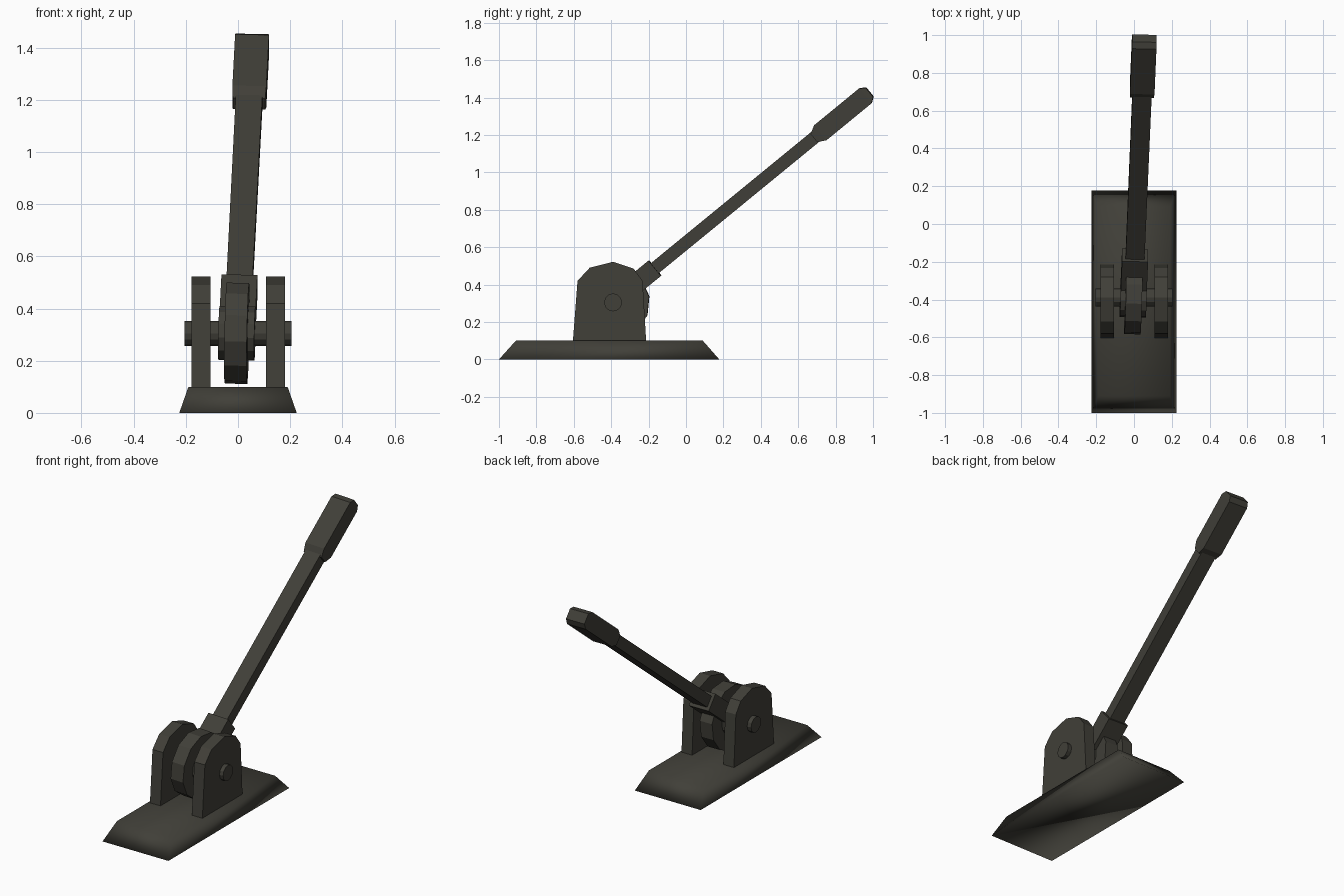
import bpy, bmesh, math
from mathutils import Matrix, Vector

if "Cube" in bpy.data.objects:
    bpy.data.objects.remove(bpy.data.objects["Cube"])

mat = bpy.data.materials.new("dark olive metal")
mat.diffuse_color = (0.052, 0.050, 0.040, 1)
mat.use_nodes = True
mat.node_tree.nodes["Principled BSDF"].inputs["Base Color"].default_value = mat.diffuse_color


def finish(name, bm, smooth=False, matrix=None):
    bmesh.ops.recalc_face_normals(bm, faces=bm.faces)
    me = bpy.data.meshes.new(name)
    bm.to_mesh(me)
    bm.free()
    if matrix is not None:
        me.transform(matrix)
    me.materials.append(mat)
    for p in me.polygons:
        p.use_smooth = smooth
    ob = bpy.data.objects.new(name, me)
    bpy.context.collection.objects.link(ob)
    return ob


def loft(name, rings, smooth=False, matrix=None):
    """Skin a list of closed point rings and cap both ends."""
    bm = bmesh.new()
    loops = [[bm.verts.new(p) for p in r] for r in rings]
    n = len(loops[0])
    for a, b in zip(loops, loops[1:]):
        for i in range(n):
            j = (i + 1) % n
            bm.faces.new((a[i], a[j], b[j], b[i]))
    bm.faces.new(loops[0][::-1])
    bm.faces.new(loops[-1])
    return finish(name, bm, smooth, matrix)


def prism(name, profile, x0, x1, matrix=None):
    """Extrude a (y, z) profile along x."""
    return loft(name, [[(x, y, z) for y, z in profile] for x in (x0, x1)], matrix=matrix)


def circle(r, sides, cy=0, cz=0):
    return [(cy + r * math.cos(2 * math.pi * i / sides),
             cz + r * math.sin(2 * math.pi * i / sides)) for i in range(sides)]


def rect_y(s, hw, hn):
    """Rectangle across the lever at distance s from the axle."""
    return [(-hw, s, -hn), (hw, s, -hn), (hw, s, hn), (-hw, s, hn)]


# Sloped base plate, softly shaded
loft("base_plate", [
    [(-0.225, -1.0, 0), (0.225, -1.0, 0), (0.225, 0.178, 0), (-0.225, 0.178, 0)],
    [(-0.19, -0.91, 0.1), (0.19, -0.91, 0.1), (0.19, 0.09, 0.1), (-0.19, 0.09, 0.1)],
], smooth=True)

# Two upright brackets
bracket = [(-0.605, 0.095), (-0.58, 0.42), (-0.515, 0.49), (-0.39, 0.522),
           (-0.28, 0.485), (-0.232, 0.42), (-0.213, 0.095)]
for side, x0, x1 in (("left", -0.178, -0.106), ("right", 0.108, 0.18)):
    prism("bracket_" + side, bracket, x0, x1)

# Axle through both brackets
prism("axle", circle(0.048, 12, -0.39, 0.305), -0.205, 0.205)

# Lever frame: local y runs along the lever, leaning slightly sideways
pitch, lean = math.radians(39.3), math.radians(1.9)
lever = (Matrix.Translation(Vector((-0.004, -0.39, 0.305)))
         @ Matrix.Rotation(pitch, 4, 'X') @ Matrix.Rotation(-lean, 4, 'Z'))

# Wheel and the wider hub strap with its collar
prism("hub_wheel", circle(0.196, 12), -0.043, 0.043, lever)
arc = [(0.105 * math.cos(math.radians(a)), 0.105 * math.sin(math.radians(a)))
       for a in range(30, 331, 30)]
prism("hub_strap", arc + [(0.29, -0.053), (0.29, 0.053)], -0.069, 0.069, lever)

# Shaft and faceted grip
loft("lever_shaft", [rect_y(0.2, 0.05, 0.034), rect_y(1.42, 0.051, 0.034)], matrix=lever)
loft("lever_grip", [rect_y(1.39, 0.062, 0.028), rect_y(1.435, 0.065, 0.052),
                    rect_y(1.745, 0.065, 0.052), rect_y(1.775, 0.064, 0.031)], matrix=lever)
